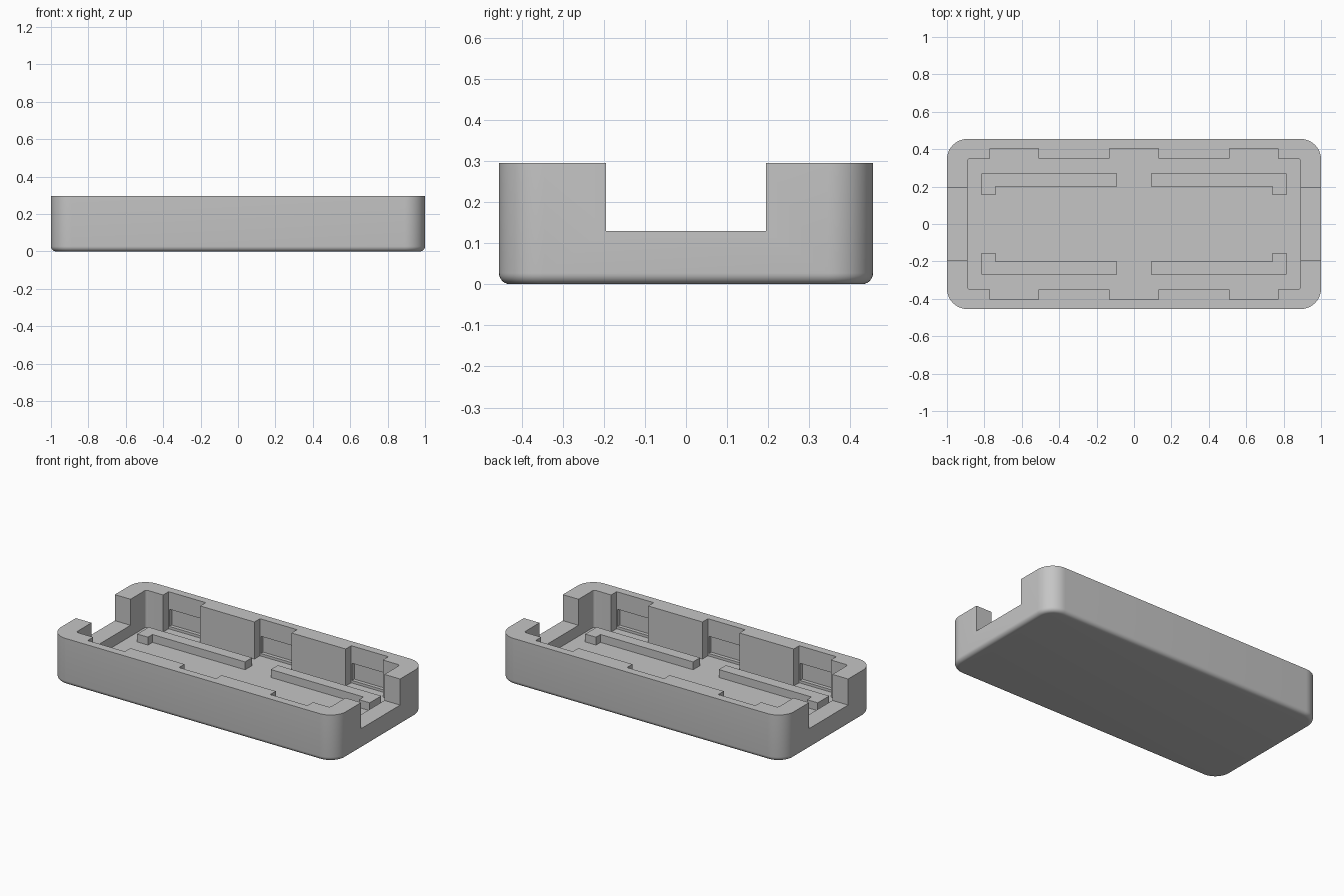
import bpy, bmesh

if "Cube" in bpy.data.objects:
    bpy.data.objects.remove(bpy.data.objects["Cube"], do_unlink=True)

HEIGHT, FLOOR = 0.295, 0.06
HALF_Y, WALL_X, WALL_Y, SLOT_Y = 0.455, 0.89, 0.35, 0.405
SLOTS = [(-0.77, -0.51), (-0.13, 0.13), (0.51, 0.77)]

grey = bpy.data.materials.new("light grey plastic")
grey.use_nodes = True
colour = (0.56, 0.56, 0.56, 1)
grey.diffuse_color = colour
grey.node_tree.nodes["Principled BSDF"].inputs["Base Color"].default_value = colour


def prism(name, outline, z0, z1, corner=0.0, is_corner=None, segments=4, bottom=0.0):
    """Extrude an outline; optionally round upright edges and the bottom rim."""
    bm = bmesh.new()
    face = bm.faces.new([bm.verts.new((x, y, z0)) for x, y in outline])
    top = bmesh.ops.extrude_face_region(bm, geom=[face])["geom"]
    for v in top:
        if isinstance(v, bmesh.types.BMVert):
            v.co.z = z1
    bmesh.ops.recalc_face_normals(bm, faces=bm.faces)
    if corner:
        uprights = [e for e in bm.edges
                    if abs(e.verts[0].co.z - e.verts[1].co.z) > 0.001
                    and (is_corner is None or is_corner(e.verts[0].co))]
        bmesh.ops.bevel(bm, geom=uprights, offset=corner, offset_type='OFFSET',
                        segments=segments, profile=0.5, affect='EDGES')
    if bottom:
        rim = [e for e in bm.edges if all(abs(v.co.z - z0) < 1e-5 for v in e.verts)]
        bmesh.ops.bevel(bm, geom=rim, offset=bottom, offset_type='OFFSET',
                        segments=6, profile=0.5, affect='EDGES')
    bmesh.ops.recalc_face_normals(bm, faces=bm.faces)
    mesh = bpy.data.meshes.new(name)
    bm.to_mesh(mesh)
    bm.free()
    mesh.materials.append(grey)
    obj = bpy.data.objects.new(name, mesh)
    bpy.context.collection.objects.link(obj)
    return obj


def rect(x0, x1, y0, y1):
    return [(x0, y0), (x1, y0), (x1, y1), (x0, y1)]


def activate(obj):
    bpy.ops.object.select_all(action='DESELECT')
    obj.select_set(True)
    bpy.context.view_layer.objects.active = obj


def cut(target, cutter):
    cutter.hide_render = True
    mod = target.modifiers.new("cut", 'BOOLEAN')
    mod.operation, mod.solver, mod.object = 'DIFFERENCE', 'EXACT', cutter
    activate(target)
    bpy.ops.object.modifier_apply(modifier=mod.name)
    bpy.data.objects.remove(cutter, do_unlink=True)


# Outer tray body with rounded corners and a soft bottom rim
tray = prism("tray", rect(-1, 1, -HALF_Y, HALF_Y), 0, HEIGHT,
             corner=0.11, segments=12, bottom=0.027)

# Cavity with three clip slots along each long wall
back = [(-WALL_X, WALL_Y)]
for x0, x1 in SLOTS:
    back += [(x0, WALL_Y), (x0, SLOT_Y), (x1, SLOT_Y), (x1, WALL_Y)]
back.append((WALL_X, WALL_Y))
front = [(x, -y) for x, y in reversed(back)]
cut(tray, prism("cavity_cutter", back + front, FLOOR, 0.4, corner=0.015,
                is_corner=lambda co: abs(co.x) > 0.85))

# Shallow catch pockets in the back of every slot
for side in (-1, 1):
    for x0, x1 in SLOTS:
        y0, y1 = sorted((side * 0.38, side * 0.428))
        cut(tray, prism("pocket_cutter", rect(x0 + 0.006, x1 - 0.006, y0, y1), 0.076, 0.185))

# Open notches through both end walls
cut(tray, prism("notch_cutter", rect(-1.1, 1.1, -0.195, 0.195), 0.13, 0.4))

activate(tray)
bpy.ops.object.shade_smooth_by_angle(angle=0.52)

# Four L-shaped locating ribs on the floor
rib = [(0.09, 0.2), (0.74, 0.2), (0.74, 0.155), (0.815, 0.155), (0.815, 0.27), (0.09, 0.27)]
for sx, x_name in ((1, "left"), (-1, "right")):
    for sy, y_name in ((1, "back"), (-1, "front")):
        prism(f"{y_name}_{x_name}_rib", [(sx * x, sy * y) for x, y in rib], FLOOR, 0.11)
